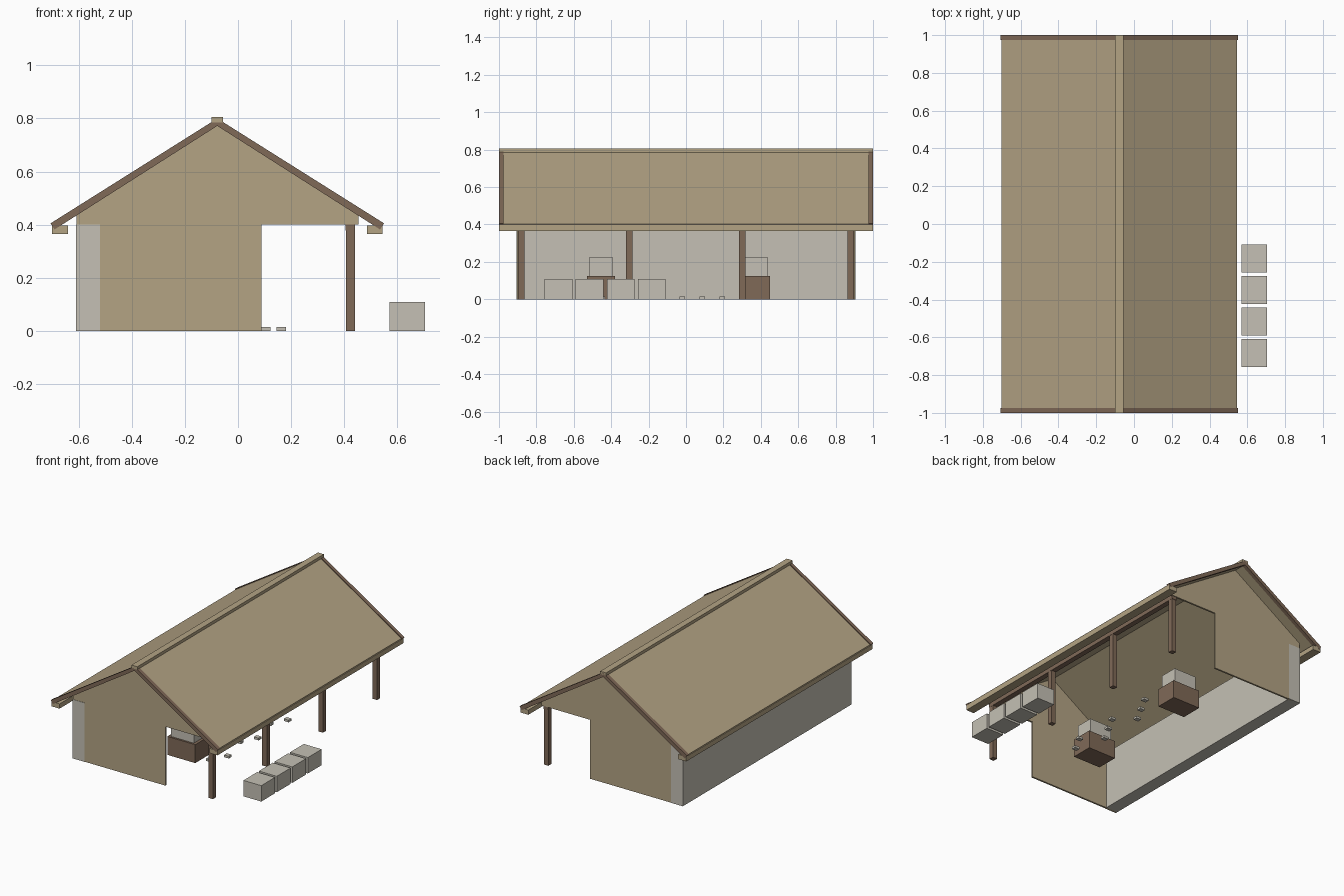
import bpy
import bmesh

cube = bpy.data.objects.get("Cube")
if cube:
    bpy.data.objects.remove(cube, do_unlink=True)


def make_material(name, srgb):
    color = [(c / 255) ** 2.2 for c in srgb] + [1.0]
    mat = bpy.data.materials.new(name)
    mat.use_nodes = True
    mat.diffuse_color = color
    mat.node_tree.nodes["Principled BSDF"].inputs["Base Color"].default_value = color
    return mat


TAN = make_material("tan thatch", (178, 162, 131))
BROWN = make_material("brown timber", (127, 105, 88))
GREY = make_material("pale stone", (195, 191, 179))


def prism(name, profile, y0, y1, mat):
    """Extrude an (x, z) outline from y0 to y1."""
    bm = bmesh.new()
    face = bm.faces.new([bm.verts.new((x, y0, z)) for x, z in profile])
    new = bmesh.ops.extrude_face_region(bm, geom=[face])["geom"]
    moved = [v for v in new if isinstance(v, bmesh.types.BMVert)]
    bmesh.ops.translate(bm, verts=moved, vec=(0, y1 - y0, 0))
    bmesh.ops.recalc_face_normals(bm, faces=bm.faces)
    mesh = bpy.data.meshes.new(name)
    bm.to_mesh(mesh)
    bm.free()
    mesh.materials.append(mat)
    obj = bpy.data.objects.new(name, mesh)
    bpy.context.collection.objects.link(obj)
    return obj


def box(name, x0, x1, y0, y1, z0, z1, mat):
    return prism(name, [(x0, z0), (x1, z0), (x1, z1), (x0, z1)], y0, y1, mat)


RIDGE = -0.078


def chevron(top, eave_top, eave_bottom, bottom):
    """Symmetric gable outline about the ridge line."""
    (a, b), (c, d) = eave_top, eave_bottom
    pts = [(0, top), (a, b), (c, d), (0, bottom), (-c, d), (-a, b)]
    return [(RIDGE + x, z) for x, z in pts]


# Roof: two slopes, barge boards, ridge cap and eave beams
prism("roof", chevron(0.795, (0.622, 0.403), (0.61, 0.385), 0.774), -0.976, 0.976, TAN)
barge = chevron(0.8, (0.628, 0.405), (0.613, 0.382), 0.772)
box("ridge_cap", RIDGE - 0.022, RIDGE + 0.022, -1, 1, 0.785, 0.805, TAN)
for side, s in (("right", -1), ("left", 1)):
    x = RIDGE + s * 0.593
    box(side + "_eave_beam", x - 0.03, x + 0.03, -0.999, 0.999, 0.364, 0.396, TAN)

# End walls with gables, open on the porch side
gable = [(-0.608, 0), (0.088, 0), (0.088, 0.4), (0.453, 0.4), (0.453, 0.45),
         (RIDGE, 0.785), (-0.608, 0.445)]
for end, s in (("front", -1), ("back", 1)):
    prism(end + "_gable_wall", gable, s * 0.892, s * 0.904, TAN)
    prism(end + "_barge_board", barge, s * 0.975, s, BROWN)

# Long stone wall
box("long_wall", -0.61, -0.52, -0.906, 0.906, 0, 0.4, GREY)

# Porch posts and the beam they carry
for i, y in enumerate((-0.88, -0.303, 0.3, 0.88)):
    box(f"porch_post_{i + 1}", 0.406, 0.44, y - 0.017, y + 0.017, 0, 0.38, BROWN)
box("porch_beam", 0.405, 0.441, -0.9, 0.9, 0.378, 0.415, BROWN)

# Work benches with stone blocks on top
for i, y in enumerate((-0.455, 0.375)):
    box(f"bench_{i + 1}", -0.16, 0.05, y - 0.075, y + 0.075, 0, 0.125, BROWN)
    box(f"bench_block_{i + 1}", -0.14, 0.03, y - 0.062, y + 0.062, 0.125, 0.225, GREY)

# Stepping stones in a repeating diagonal
for i in range(8):
    x, y = 0.163 - 0.059 * (i % 3), 0.3 - 0.107 * i
    box(f"stepping_stone_{i + 1}", x - 0.018, x + 0.018, y - 0.015, y + 0.015,
        0, 0.015, GREY)

# Row of stone blocks outside
for i in range(4):
    y = -0.682 + 0.1665 * i
    box(f"outer_block_{i + 1}", 0.57, 0.704, y - 0.074, y + 0.074, 0, 0.108, GREY)
